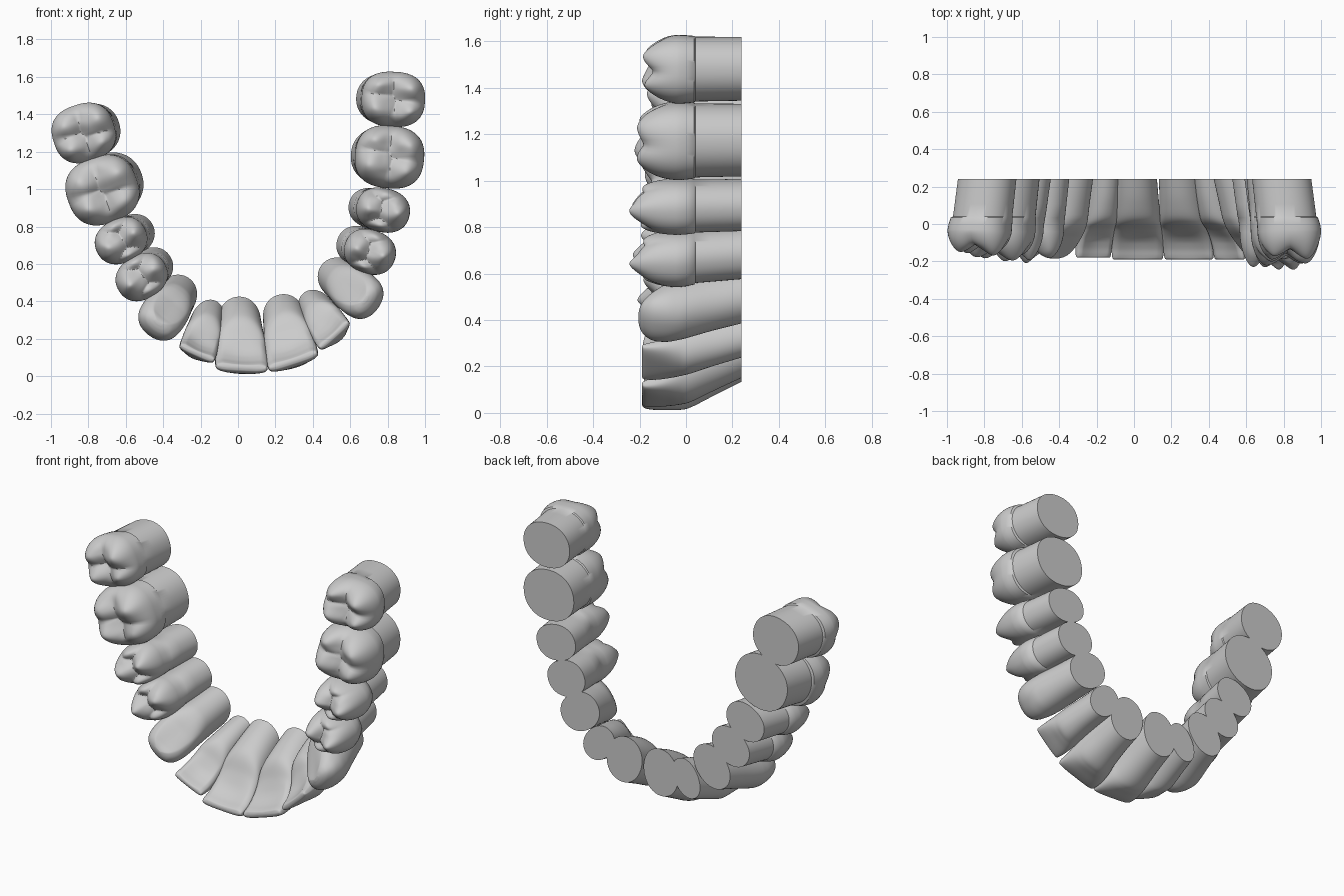
import bpy, bmesh, math
from mathutils import Vector, noise

if "Cube" in bpy.data.objects:
    bpy.data.objects.remove(bpy.data.objects["Cube"])

N = 72          # points around each tooth
BACK = 0.24     # flat rear plane


def outline(power):
    # unit superellipse: u = cheek-side axis, v = along the arch
    pts = []
    for i in range(N):
        a = 2 * math.pi * i / N
        c, s = math.cos(a), math.sin(a)
        pts.append((math.copysign(abs(c) ** (2 / power), c),
                    math.copysign(abs(s) ** (2 / power), s)))
    return pts


def spline(rows, steps):
    # Catmull-Rom through table rows
    out = []
    for i in range(len(rows) - 1):
        p0, p1 = rows[max(i - 1, 0)], rows[i]
        p2, p3 = rows[i + 1], rows[min(i + 2, len(rows) - 1)]
        for k in range(steps):
            t = k / steps
            out.append([0.5 * (2 * b + (c - a) * t + (2 * a - 5 * b + 4 * c - d) * t * t
                               + (3 * b - a - 3 * c + d) * t ** 3)
                        for a, b, c, d in zip(p0, p1, p2, p3)])
    out.append(list(rows[-1]))
    return out


def skin(name, rings):
    bm = bmesh.new()
    loops = [[bm.verts.new(p) for p in ring] for ring in rings]
    for a, b in zip(loops, loops[1:]):
        for i in range(N):
            j = (i + 1) % N
            bm.faces.new((a[i], a[j], b[j], b[i]))
    bm.faces.new(loops[0])
    bm.faces.new(loops[-1])
    bmesh.ops.recalc_face_normals(bm, faces=bm.faces)
    me = bpy.data.meshes.new(name)
    bm.to_mesh(me)
    bm.free()
    ob = bpy.data.objects.new(name, me)
    bpy.context.collection.objects.link(ob)
    bpy.ops.object.select_all(action='DESELECT')
    bpy.context.view_layer.objects.active = ob
    ob.select_set(True)
    bpy.ops.object.shade_smooth_by_angle(angle=math.radians(45))


def axes(angle):
    a = math.radians(angle)
    return Vector((math.cos(a), 0, math.sin(a))), Vector((-math.sin(a), 0, math.cos(a)))


def place(center, y, b, m, u, v):
    return Vector((center[0], y, center[1])) + b * u + m * v


def back_tooth(name, crown, base, angle, depth, width, tip, cusps, power):
    b, m = axes(angle)
    C, B = Vector(crown), Vector(base)
    shape = outline(power)
    root_shape = outline(2.15)
    girth = -0.03
    rings = []
    # root column
    for t in (0, 0.25, 0.5, 0.75):
        c = B.lerp(C, t * 0.8)
        y = BACK + (0.04 - BACK) * t / 0.75
        k = 0.93 + 0.02 * t
        rings.append([place(c, y, b, m, u * depth / 2 * k, v * width / 2 * k)
                      for u, v in root_shape])
    # neck line and swelling crown side
    for y, t, k in ((0.035, 0.72, 0.965), (0.0, 0.9, 0.99)):
        c = B.lerp(C, t)
        rings.append([place(c, y, b, m, u * depth / 2 * k, v * width / 2 * k)
                      for u, v in shape])
    # chewing surface: cusp cones meeting in grooves, rolled over at the rim
    for i in range(31):
        r = math.cos(math.pi / 2 * i / 30) * 0.995 + 0.005
        ring = []
        for su, sv in shape:
            u, v = su * r, sv * r
            n = noise.noise(Vector((u * 2.2 + C.x * 9, v * 2.2, C.y * 9)))
            top = 1
            for cu, cv, drop in cusps:
                d = math.hypot(u - cu, v - cv)
                top = min(top, tip * 1.05 + drop + 0.13 * d * d / (d + 0.2))
            top += n * 0.012
            y = girth + (top - girth) * math.sqrt(max(0, 1 - r ** 6))
            ring.append(place(C, y, b, m, u * depth / 2, v * width / 2))
        rings.append(ring)
    skin(name, rings)


def front_tooth(name, lip, base, angle, width, thick, tip, table):
    b, m = axes(angle)
    P, B = Vector(lip), Vector(base)
    rings = []
    for y, c, h, w, p in spline(table, 6):
        ctr = P + (B - P) * c / 0.265
        scoop = max(0, min(1, (0.03 - y) / 0.1)) * min(0.02, h * 0.35)
        yy = y if y > 0 else y * tip / 0.19
        ring = []
        for u, v in outline(p):
            uu = u * h * thick
            # hollow tongue-side face between side ridges
            if u < 0:
                uu += scoop * max(0, 1 - (v / 0.75) ** 2) * min(1, -u * 1.5)
            ring.append(place(ctr, yy, b, m, uu, v * width / 2 * w))
        rings.append(ring)
    skin(name, rings)


# rows: y, inward offset, half thickness, width factor, squareness
INCISOR = [(0.24, 0.265, 0.145, 0.84, 2.1), (0.12, 0.208, 0.148, 0.89, 2.1),
           (0.02, 0.15, 0.14, 0.95, 2.2), (-0.03, 0.10, 0.10, 0.98, 2.3),
           (-0.08, 0.066, 0.066, 1.0, 2.6), (-0.13, 0.045, 0.043, 1.0, 3),
           (-0.17, 0.037, 0.029, 0.98, 3.4), (-0.185, 0.036, 0.02, 0.95, 3.4),
           (-0.19, 0.036, 0.008, 0.9, 3)]
CANINE = [(0.24, 0.265, 0.145, 0.9, 2.1), (0.12, 0.22, 0.148, 0.94, 2.1),
          (0.02, 0.18, 0.15, 0.98, 2.2), (-0.03, 0.155, 0.143, 1.0, 2.2),
          (-0.08, 0.125, 0.118, 0.98, 2.3), (-0.13, 0.10, 0.085, 0.88, 2.3),
          (-0.165, 0.09, 0.055, 0.68, 2.2), (-0.182, 0.088, 0.032, 0.45, 2.1),
          (-0.19, 0.088, 0.01, 0.18, 2)]

MOLAR = [(0.58, 0.42, 0.01), (0.55, -0.45, 0.015), (-0.5, 0.5, 0.02), (-0.58, -0.35, 0)]
PREMOLAR = [(0.55, 0.05, 0), (-0.55, -0.05, 0.015), (0, 0.8, 0.04), (0, -0.8, 0.04)]

# back teeth: crown centre, base centre (x, z), facing, depth, width, tip y
for name, crown, base, ang, dep, wid, tip, cusps, p in (
    ("left_rear_molar", (-0.825, 1.30), (-0.785, 1.31), -162, 0.335, 0.31, -0.16, MOLAR, 2.5),
    ("left_front_molar", (-0.725, 0.995), (-0.685, 1.025), -160, 0.385, 0.36, -0.185, MOLAR, 2.5),
    ("left_rear_premolar", (-0.625, 0.725), (-0.575, 0.75), -153, 0.285, 0.235, -0.195, PREMOLAR, 2.25),
    ("left_front_premolar", (-0.515, 0.53), (-0.475, 0.57), -148, 0.285, 0.235, -0.195, PREMOLAR, 2.25),
    ("right_front_premolar", (0.705, 0.665), (0.655, 0.69), -20, 0.28, 0.235, -0.23, PREMOLAR, 2.25),
    ("right_rear_premolar", (0.775, 0.888), (0.725, 0.895), -14, 0.29, 0.235, -0.235, PREMOLAR, 2.25),
    ("right_front_molar", (0.81, 1.172), (0.775, 1.175), -6, 0.37, 0.335, -0.215, MOLAR, 2.5),
    ("right_rear_molar", (0.83, 1.48), (0.79, 1.482), -3, 0.34, 0.295, -0.185, MOLAR, 2.5),
):
    back_tooth(name, crown, base, ang, dep, wid, tip, cusps, p)

# front teeth: lip-side point, base centre (x, z), facing, width, thickness, tip y
for name, lip, base, ang, wid, thick, tip, table in (
    ("left_canine", (-0.465, 0.225), (-0.345, 0.41), -128, 0.25, 0.97, 0.185, CANINE),
    ("left_lateral_incisor", (-0.225, 0.10), (-0.17, 0.29), -114, 0.205, 0.85, 0.18, INCISOR),
    ("left_central_incisor", (0.022, 0.012), (0.005, 0.28), -93, 0.28, 1.0, 0.19, INCISOR),
    ("right_central_incisor", (0.30, 0.05), (0.255, 0.295), -72, 0.28, 1.0, 0.19, INCISOR),
    ("right_lateral_incisor", (0.525, 0.20), (0.43, 0.35), -48, 0.215, 0.85, 0.19, INCISOR),
    ("right_canine", (0.74, 0.36), (0.56, 0.51), -35, 0.25, 0.97, 0.205, CANINE),
):
    front_tooth(name, lip, base, ang, wid, thick, tip, table)
